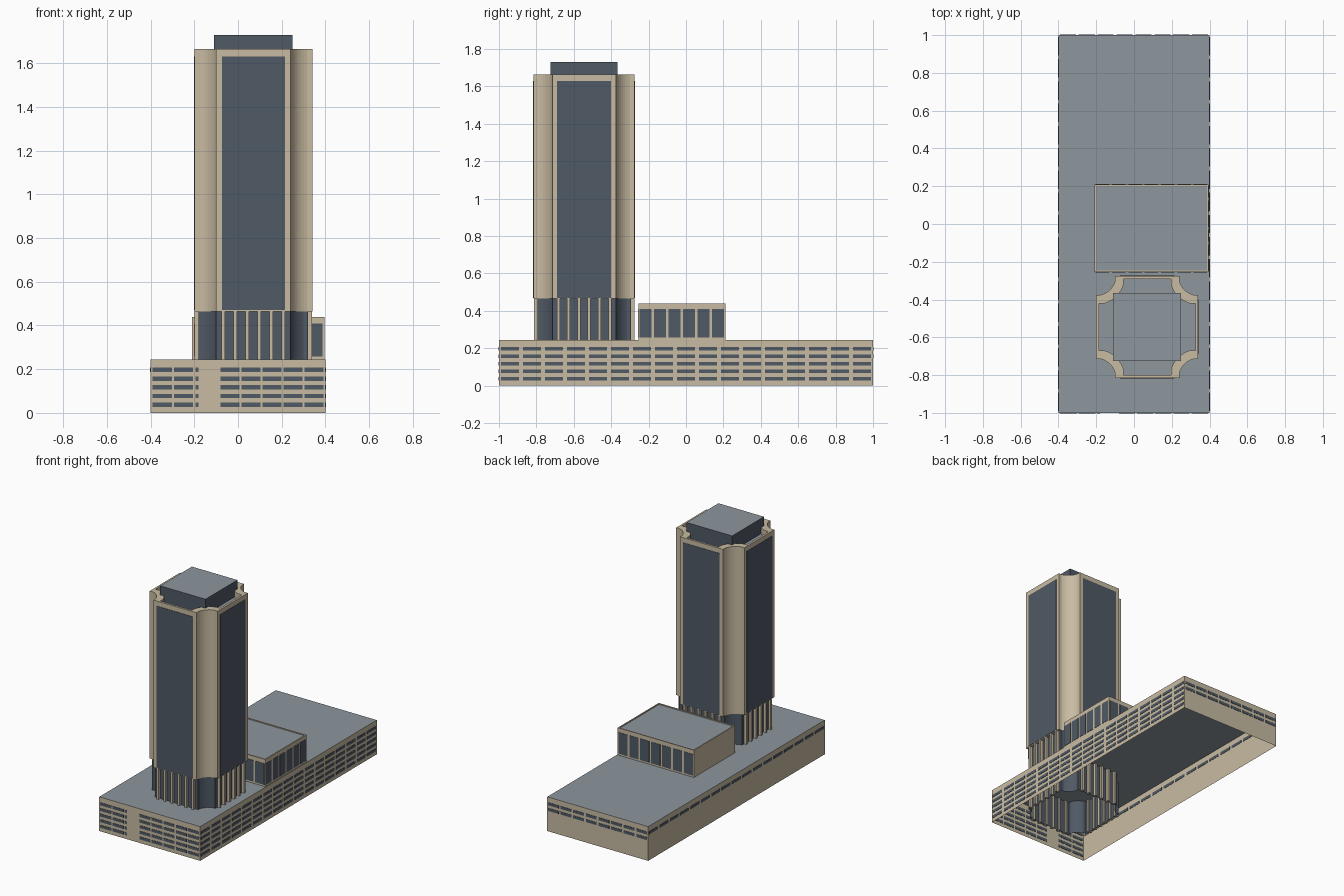
import bpy, bmesh, math
from mathutils import Vector, Matrix

cube = bpy.data.objects.get("Cube")
if cube:
    bpy.data.objects.remove(cube, do_unlink=True)


def material(name, rgb):
    m = bpy.data.materials.new(name)
    m.use_nodes = True
    m.diffuse_color = (*rgb, 1)
    m.node_tree.nodes["Principled BSDF"].inputs["Base Color"].default_value = (*rgb, 1)
    return m


STONE = material("sandstone", (0.58, 0.50, 0.36))
GLASS = material("dark_glass", (0.08, 0.10, 0.13))
ROOF = material("grey_roof", (0.27, 0.31, 0.34))


def finish(name, bm, *mats):
    bmesh.ops.recalc_face_normals(bm, faces=bm.faces)
    me = bpy.data.meshes.new(name)
    bm.to_mesh(me)
    bm.free()
    for m in mats:
        me.materials.append(m)
    ob = bpy.data.objects.new(name, me)
    bpy.context.collection.objects.link(ob)
    return ob


def loft(name, rings, wall, top=None, bottom=False):
    """Skin a stack of (outline, z) rings, with an optional top and bottom."""
    bm = bmesh.new()
    loops = [[bm.verts.new((x, y, z)) for x, y in pts] for pts, z in rings]
    for a, b in zip(loops, loops[1:]):
        for i in range(len(a)):
            j = (i + 1) % len(a)
            bm.faces.new((a[i], a[j], b[j], b[i]))
    if top:
        bm.faces.new(loops[-1]).material_index = 1
    if bottom:
        bm.faces.new(loops[0][::-1])
    return finish(name, bm, wall, top or wall)


def rect(x0, x1, y0, y1):
    return [(x0, y0), (x1, y0), (x1, y1), (x0, y1)]


# Sides by outward direction
RIGHT_X, BACK, LEFT_X, FRONT = (Vector(v) for v in ((1, 0, 0), (0, 1, 0), (-1, 0, 0), (0, -1, 0)))
SIDES = {"east": RIGHT_X, "rear": BACK, "west": LEFT_X, "front": FRONT}


def plates(name, mat, n, centre, dist, spans, rows, depth=0.008):
    """Boxes on a wall: spans run along the wall, rows run up it."""
    bm = bmesh.new()
    t = Vector((-n.y, n.x, 0))
    rot = Matrix((t, n, (0, 0, 1))).transposed().to_4x4()
    for u0, u1 in spans:
        for z0, z1 in rows:
            pos = Vector((*centre, 0)) + n * dist + t * (u0 + u1) / 2 + Vector((0, 0, (z0 + z1) / 2))
            size = Matrix.Diagonal((u1 - u0, depth, z1 - z0, 1))
            bmesh.ops.create_cube(bm, size=1, matrix=Matrix.Translation(pos) @ rot @ size)
    return finish(name, bm, mat)


def bays(u0, u1, count, gap):
    step = (u1 - u0) / count
    return [(u0 + i * step + gap / 2, u0 + (i + 1) * step - gap / 2) for i in range(count)]


# Long base block, open underneath
BASE_TOP = 0.245
base = rect(-0.4, 0.4, -1, 1)
loft("base_block", [(base, 0), (base, BASE_TOP)], STONE, ROOF)

# Strip windows of the base
rows = [(0.027 + 0.04 * i, 0.047 + 0.04 * i) for i in range(5)]
front_spans = bays(-0.396, -0.2, 2, 0.01) + [(-0.195, -0.18)] + bays(-0.085, 0.396, 5, 0.01)
long_spans = bays(-1, 1, 17, 0.02)
for side, dist, spans, levels in (
        ("front", 1, front_spans, rows),
        ("east", 0.4, long_spans, rows),
        ("rear", 1, bays(-0.4, 0.4, 8, 0.015), rows[3:]),
        ("west", 0.4, long_spans, rows[4:])):
    plates("base_windows_" + side, GLASS, SIDES[side], (0, 0), dist, spans, levels, 0.004)

# Annex hall with a shallow roof rim
ax0, ax1, ay0, ay1, atop = -0.21, 0.395, -0.255, 0.21, 0.44
hall = rect(ax0, ax1, ay0, ay1)
rim = rect(ax0 + 0.008, ax1 - 0.008, ay0 + 0.008, ay1 - 0.008)
loft("annex", [(hall, BASE_TOP), (hall, atop), (rim, atop), (rim, atop - 0.006)], STONE, ROOF)
mid = ((ax0 + ax1) / 2, (ay0 + ay1) / 2)
hw, hd = (ax1 - ax0) / 2, (ay1 - ay0) / 2
for side, dist, half, count in (("east", hw, hd, 6), ("rear", hd, hw, 7), ("front", hd, hw, 7)):
    plates("annex_windows_" + side, GLASS, SIDES[side], mid, dist,
           bays(-half, half, count, 0.015), [(0.257, 0.41)], 0.004)

# Tower plan: four flat sides joined by stepped, scooped corners
CX, CY = 0.07, -0.545
CORNER = 0.27


def scooped(d, h, s, seg=8):
    a0 = math.atan2(h - CORNER, s - CORNER)
    a1 = math.atan2(s - CORNER, h - CORNER)
    r = math.hypot(h - CORNER, s - CORNER)
    quarter = [(d, -h), (d, h)]
    for i in range(seg + 1):
        a = a0 + (a1 - a0) * i / seg
        quarter.append((CORNER + r * math.cos(a), CORNER + r * math.sin(a)))
    pts = []
    for _ in range(4):
        pts += [(CX + x, CY + y) for x, y in quarter]
        quarter = [(-y, x) for x, y in quarter]
    return pts


# Glazed tower foot, running down through the base
SHAFT_BOTTOM, SHAFT_TOP = 0.465, 1.665
foot = scooped(0.25, 0.17, 0.23)
loft("tower_foot", [(foot, 0), (foot, SHAFT_BOTTOM)], GLASS)

# Tower shaft with parapet and sunken roof
outer = scooped(0.27, 0.17, 0.245)
inner = scooped(0.255, 0.125, 0.225)
loft("tower_shaft", [(outer, SHAFT_BOTTOM), (outer, SHAFT_TOP), (inner, SHAFT_TOP), (inner, 1.62)],
     STONE, ROOF, bottom=True)

# Tall glass panels and foot columns on each side
columns = [(u - 0.008, u + 0.008) for u in (0.055 * (i - 2.5) for i in range(6))]
for side, n in SIDES.items():
    plates("tower_glass_" + side, GLASS, n, (CX, CY), 0.27, [(-0.144, 0.144)], [(0.47, 1.63)], 0.004)
    plates("foot_columns_" + side, STONE, n, (CX, CY), 0.255, columns, [(0, SHAFT_BOTTOM)], 0.028)

# Rooftop plant room
plant = rect(CX - 0.18, CX + 0.18, CY - 0.18, CY + 0.18)
loft("plant_room", [(plant, 1.61), (plant, 1.73)], GLASS, ROOF)
